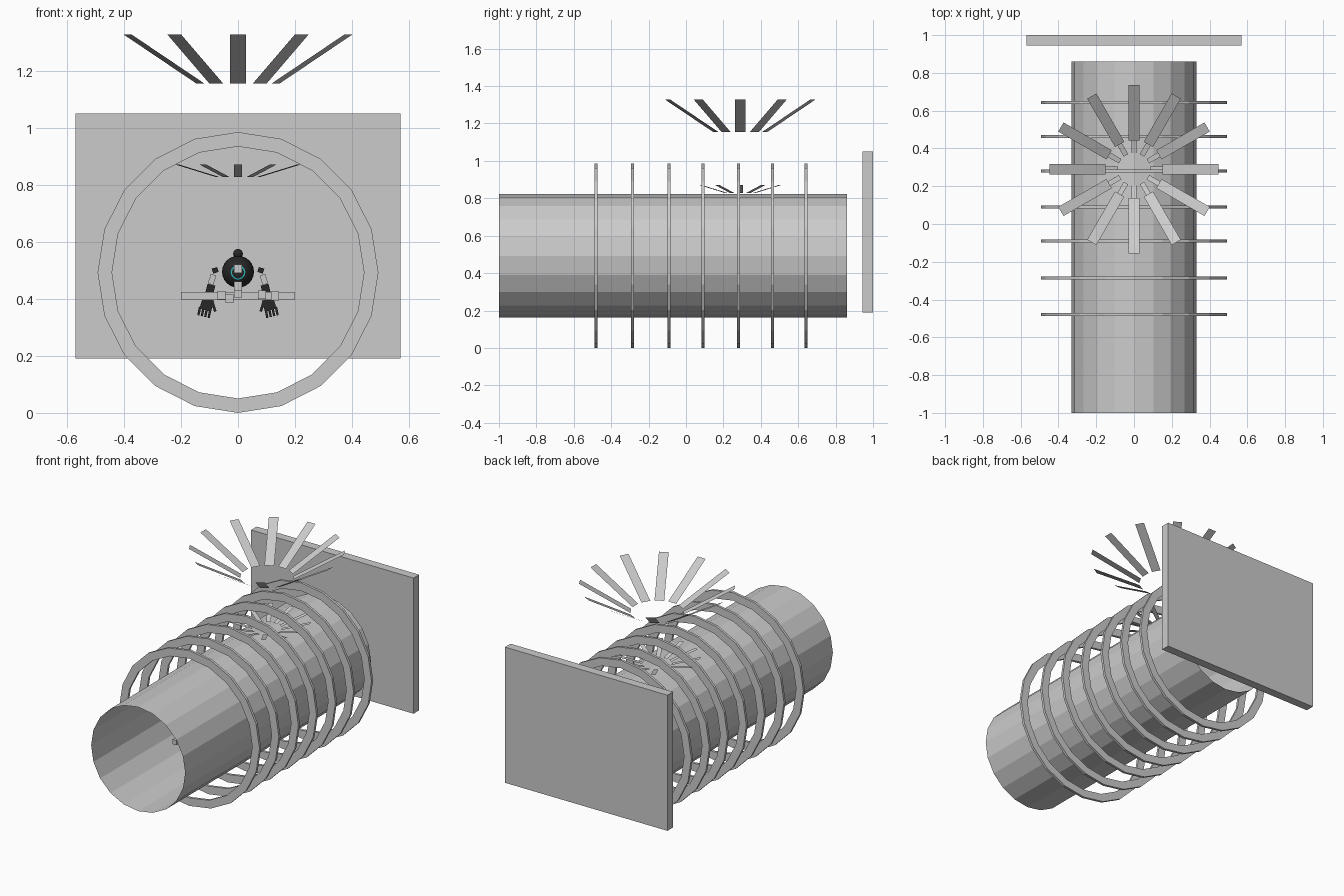
import bpy, bmesh, math
from mathutils import Vector, Matrix

if "Cube" in bpy.data.objects:
    bpy.data.objects.remove(bpy.data.objects["Cube"])

CZ = 0.4925   # height of the tunnel axis
SIDES = 20


def material(name, rgb):
    m = bpy.data.materials.new(name)
    m.diffuse_color = (*rgb, 1)
    m.use_nodes = True
    m.node_tree.nodes["Principled BSDF"].inputs["Base Color"].default_value = m.diffuse_color
    return m


BLACK = material("black", (0.02, 0.02, 0.02))
CYAN = material("cyan", (0.03, 0.45, 0.5))


def mesh_object(name, bm, mat=None):
    me = bpy.data.meshes.new(name)
    bm.to_mesh(me)
    bm.free()
    ob = bpy.data.objects.new(name, me)
    bpy.context.collection.objects.link(ob)
    if mat:
        me.materials.append(mat)
    return ob


def box(name, centre, size, mat=None, tilt=0):
    bm = bmesh.new()
    m = (Matrix.Translation(centre) @ Matrix.Rotation(tilt, 4, 'Y')
         @ Matrix.Diagonal((*size, 1)))
    bmesh.ops.create_cube(bm, size=1, matrix=m)
    return mesh_object(name, bm, mat)


def ball(name, centre, r, mat):
    bm = bmesh.new()
    bmesh.ops.create_uvsphere(bm, u_segments=20, v_segments=12, radius=r,
                              matrix=Matrix.Translation(centre))
    for f in bm.faces:
        f.smooth = True
    return mesh_object(name, bm, mat)


def revolve(name, profile, closed, mat=None, cz=CZ):
    # profile of (radius, y) points turned about an axis along y
    bm = bmesh.new()
    loops = []
    for r, y in profile:
        loops.append([bm.verts.new((r * math.sin(2 * math.pi * i / SIDES), y,
                                    cz + r * math.cos(2 * math.pi * i / SIDES)))
                      for i in range(SIDES)])
    n = len(loops)
    for k in range(n if closed else n - 1):
        a, b = loops[k], loops[(k + 1) % n]
        for i in range(SIDES):
            j = (i + 1) % SIDES
            bm.faces.new((a[i], a[j], b[j], b[i]))
    bmesh.ops.recalc_face_normals(bm, faces=bm.faces)
    return mesh_object(name, bm, mat)


def ray_fan(name, r0, r1, z0, z1, width, cy=0.29):
    # twelve thin sloping strips around a vertical axis
    bm = bmesh.new()
    w = width / 2
    for k in range(12):
        rot = Matrix.Rotation(k * math.pi / 6, 3, 'Z')
        pts = [(r0, -w, z0), (r1, -w, z1), (r1, w, z1), (r0, w, z0)]
        bm.faces.new([bm.verts.new(rot @ Vector(p) + Vector((0, cy, 0))) for p in pts])
    return mesh_object(name, bm)


# Open tunnel tube, rings and back panel
revolve("tunnel_tube", [(0.33, -1.0), (0.33, 0.86)], False)
for i, y in enumerate((-0.48, -0.286, -0.091, 0.091, 0.28, 0.462, 0.642)):
    h = 0.008
    revolve(f"tunnel_ring_{i + 1}",
            [(0.4925, y - h), (0.4925, y + h), (0.442, y + h), (0.442, y - h)], True)
box("back_panel", (0, 0.972, 0.62), (1.14, 0.056, 0.86))

# Strip fans above the tunnel
ray_fan("large_fan", 0.152, 0.447, 1.155, 1.327, 0.056)
ray_fan("small_fan", 0.085, 0.25, 0.828, 0.872, 0.027)

# Bar and floating blocks inside the tunnel
box("cross_bar", (0, 0.10, 0.41), (0.40, 0.03, 0.028))
blocks = [(-0.058, -0.54, 0.413), (0.0, -0.30, 0.505), (0.0, -0.15, 0.445),
          (0.0, 0.0, 0.42), (0.085, -0.08, 0.415), (-0.03, 0.04, 0.40),
          (0.13, 0.03, 0.41)]
for i, c in enumerate(blocks):
    box(f"floating_block_{i + 1}", c, (0.028, 0.028, 0.03))

# Hovering robot: body, head and chest ring
RY = 0.29
ball("robot_body", (0, RY, 0.495), 0.056, BLACK)
ball("robot_head", (0, RY, 0.558), 0.017, BLACK)
revolve("chest_ring", [(0.026, RY - 0.053), (0.026, RY - 0.046),
                       (0.021, RY - 0.046), (0.021, RY - 0.053)], True, CYAN)

# Arms and hands on both sides
for side, s in (("left", -1), ("right", 1)):
    box(f"{side}_shoulder", (s * 0.08, RY, 0.50), (0.02, 0.02, 0.018), BLACK, s * 0.3)
    box(f"{side}_upper_arm", (s * 0.091, RY, 0.468), (0.02, 0.022, 0.035), None, -s * 0.3)
    box(f"{side}_forearm", (s * 0.098, RY, 0.43), (0.028, 0.028, 0.04), BLACK, -s * 0.25)
    box(f"{side}_wrist_band", (s * 0.103, RY, 0.405), (0.031, 0.031, 0.006), CYAN, -s * 0.25)
    box(f"{side}_palm", (s * 0.109, RY, 0.38), (0.042, 0.02, 0.04), BLACK, -s * 0.3)
    for k in range(4):
        box(f"{side}_finger_{k + 1}", (s * (0.1 + k * 0.012), RY - 0.005, 0.348 + k * 0.003),
            (0.008, 0.01, 0.03), BLACK, -s * 0.2)
    box(f"{side}_thumb", (s * 0.084, RY - 0.005, 0.37), (0.009, 0.01, 0.03), BLACK, s * 0.3)
